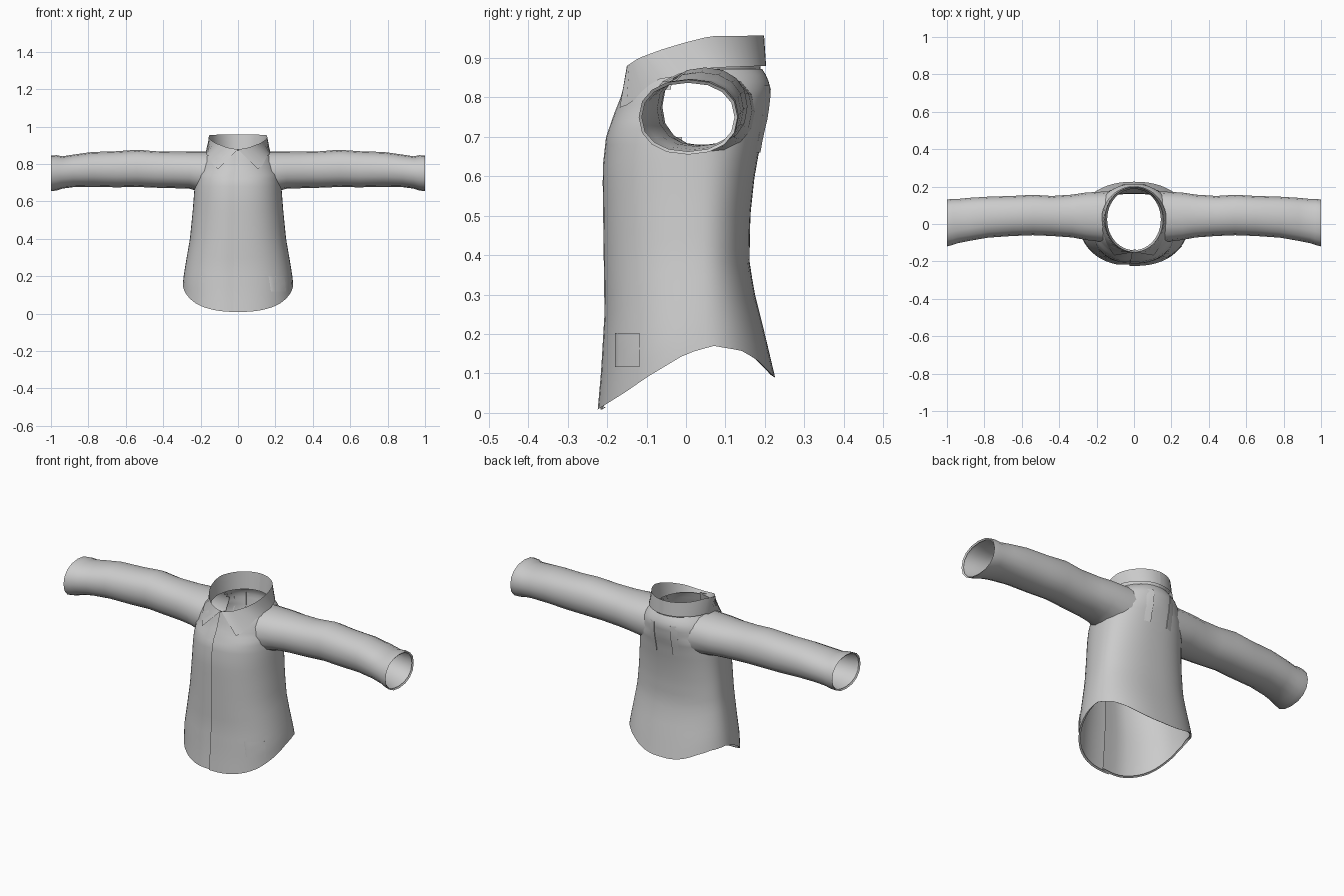
import bpy, bmesh, math
from mathutils import Vector
from mathutils.bvhtree import BVHTree

if "Cube" in bpy.data.objects:
    bpy.data.objects.remove(bpy.data.objects["Cube"])

cloth = bpy.data.materials.new("grey_cloth")
cloth.diffuse_color = (0.6, 0.6, 0.6, 1)
cloth.use_nodes = True
cloth.node_tree.nodes["Principled BSDF"].inputs["Base Color"].default_value = cloth.diffuse_color


def lerp(table, t):
    """Read a smoothed value from (position, value) pairs."""
    if t <= table[0][0]:
        return table[0][1]
    for (a, p), (b, q) in zip(table, table[1:]):
        if t <= b:
            return p + (q - p) * (t - a) / (b - a)
    return table[-1][1]


def finish(name, bm, angle=50):
    me = bpy.data.meshes.new(name)
    bm.to_mesh(me)
    ob = bpy.data.objects.new(name, me)
    bpy.context.collection.objects.link(ob)
    me.materials.append(cloth)
    bpy.ops.object.select_all(action='DESELECT')
    ob.select_set(True)
    bpy.context.view_layer.objects.active = ob
    bpy.ops.object.shade_smooth_by_angle(angle=math.radians(angle))
    return ob


def sheet(rows, closed=False, flip=False):
    """Skin rows of points into a quad sheet."""
    bm = bmesh.new()
    vs = [[bm.verts.new(p) for p in r] for r in rows]
    n = len(rows[0])
    for a, b in zip(vs, vs[1:]):
        for i in range(n if closed else n - 1):
            j = (i + 1) % n
            f = [a[i], a[j], b[j], b[i]]
            bm.faces.new(f[::-1] if flip else f)
    return bm


# Torso outline by height: half width, front depth, back depth
WIDTH = [(0, .30), (.17, .295), (.25, .283), (.4, .257), (.55, .242), (.68, .232),
         (.75, .222), (.8, .208), (.84, .185), (.872, .148)]
FRONT = [(0, -.225), (.1, -.216), (.25, -.207), (.62, -.212), (.7, -.203),
         (.76, -.182), (.8, -.166), (.84, -.155), (.872, -.147)]
BACK = [(.09, .226), (.2, .2), (.3, .175), (.38, .161), (.5, .163), (.6, .174),
        (.7, .192), (.76, .207), (.82, .215), (.85, .207), (.872, .193)]
HEM = [(-.225, .008), (-.15, .055), (-.1, .09), (0, .15), (.07, .17),
       (.14, .158), (.18, .135), (.225, .09)]
MID = .03


def torso_point(a, z, inset=0.0):
    """a = 0 at the front, a quarter turn at +x, half turn at the back."""
    e = 2 / (2.3 if z < .75 else 2.1)
    s, c = math.sin(a), math.cos(a)
    edge = FRONT if c > 0 else BACK
    x = (lerp(WIDTH, z) - inset) * math.copysign(abs(s) ** e, s)
    y = MID + (lerp(edge, z) - MID) * abs(c) ** e
    return Vector((x, y - math.copysign(inset, y - MID), z))


# Torso: one wrapped sheet whose front edges overlap as a placket
COLS = 60
start, end = -.055, math.tau + .055
angles = [start + (end - start) * i / COLS for i in range(COLS + 1)]
levels = [i / 14 for i in range(15)]


def hem_height(a):
    z = .1
    for _ in range(12):
        z = (z + lerp(HEM, torso_point(a, z).y)) / 2
    return z


def under(i):
    return .012 * max(0, (i - COLS + 3) / 3)


hems = [hem_height(a) for a in angles]
rows = [[torso_point(a, hems[i] + .006, .008 + under(i)) for i, a in enumerate(angles)]]
for v in levels:
    rows.append([torso_point(a, hems[i] + (.68 - hems[i]) * v, under(i))
                 for i, a in enumerate(angles)])
for z in (.7, .72, .74, .76, .78, .8, .82, .84, .857, .872):
    rows.append([torso_point(a, z, under(i)) for i, a in enumerate(angles)])
bm = sheet(rows)
tree = BVHTree.FromBMesh(bm)
# Open the armholes
holes = [f for f in bm.faces if abs((c := f.calc_center_median()).x) > .14
         and ((c.y - .04) / .115) ** 2 + ((c.z - .765) / .088) ** 2 < 1]
bmesh.ops.delete(bm, geom=holes, context='FACES')
finish("shirt_body", bm)

# Sleeves: x, front y, back y, bottom z, top z
SLEEVE = [(.2, -.095, .175, .66, .868), (.26, -.085, .168, .668, .867), (.33, -.072, .157, .67, .866),
          (.44, -.064, .15, .673, .868), (.54, -.06, .156, .677, .876),
          (.65, -.064, .15, .675, .868), (.78, -.073, .146, .678, .864),
          (.88, -.09, .14, .676, .85), (.94, -.102, .134, .668, .841),
          (.97, -.112, .134, .658, .847), (1.0, -.12, .131, .655, .845),
          (.994, -.112, .123, .663, .837)]
for side, name in ((1, "right_sleeve"), (-1, "left_sleeve")):
    rows = []
    for k, (x, y0, y1, z0, z1) in enumerate(SLEEVE):
        ring = []
        for i in range(16):
            a = math.tau * i / 16
            c, s = math.cos(a), math.sin(a)
            p = Vector((x, (y0 + y1) / 2 + (y1 - y0) / 2 * math.copysign(abs(c) ** .9, c),
                        (z0 + z1) / 2 + (z1 - z0) / 2 * math.copysign(abs(s) ** .9, s)))
            if k == 0:  # root ring lies on the torso
                hit = tree.ray_cast(Vector((1, p.y, p.z)), Vector((-1, 0, 0)))[0]
                p.x = min(hit.x, .235) if hit else .15
            ring.append(Vector((side * p.x, p.y, p.z)))
        rows.append(ring)
    finish(name, sheet(rows, True, side < 0))

# Collar: inner band, fold line and turned-down outer leaf with a point
TOP = [(-.15, .88), (-.12, .9), (-.06, .922), (0, .94), (.06, .955), (.2, .957)]
LEAF = [(-.17, .773), (-.1, .8), (0, .845), (.06, .875), (.2, .88)]
for side, name in ((1, "right_collar"), (-1, "left_collar")):
    band, fold, leaf = [], [], []
    for i in range(25):
        u = i / 24
        a = math.pi * u
        x, y = .156 * math.sin(a), .024 - .174 * math.cos(a)
        fold.append((side * x, y, lerp(TOP, y)))
        band.append((side * x * .92, .024 + (y - .024) * .94, .862))
        b = math.radians(37) + (math.pi - math.radians(37)) * u
        x = .174 * math.sin(b)
        y = .02 - .183 * math.cos(b) - .042 * max(0, 1 - u * 3)
        z = lerp(LEAF, y)
        hit = tree.ray_cast(Vector((x, y, 1.5)), Vector((0, 0, -1)))[0]
        if hit:
            z = max(z, hit.z + .006)
        leaf.append((side * x, y, min(z, .88)))
    finish(name, sheet([band, fold, leaf], False, side > 0), 40)


def patch(name, axis, us, z0, z1, lift, n=6):
    """Thin plate laid on the torso; lift(t) is its height across the width."""
    d = Vector((1, 0, 0)) if axis == 'x' else Vector((0, 1, 0))
    rows = []
    for j in range(n + 1):
        z = z0 + (z1 - z0) * j / n
        row = []
        for i in range(n + 1):
            t = i / n
            u = us[0] + (us[1] - us[0]) * t
            o = Vector((1, u, z)) if axis == 'x' else Vector((u, 1, z))
            hit = tree.ray_cast(o, -d)[0]
            row.append(hit + d * lift(t))
        rows.append([row[0] - d * .004] + row + [row[-1] - d * .004])
    flip = (axis == 'x') != (us[1] > us[0])
    finish(name, sheet(rows, False, flip), 30)


# Small patch near the hem and the two back pleats
patch("hem_patch", 'x', (-.18, -.118), .117, .202, lambda t: .005)
for s in (1, -1):
    patch("back_pleat", 'y', (s * .05, s * .085), .66, .83, lambda t: .006 * (1 - t))
